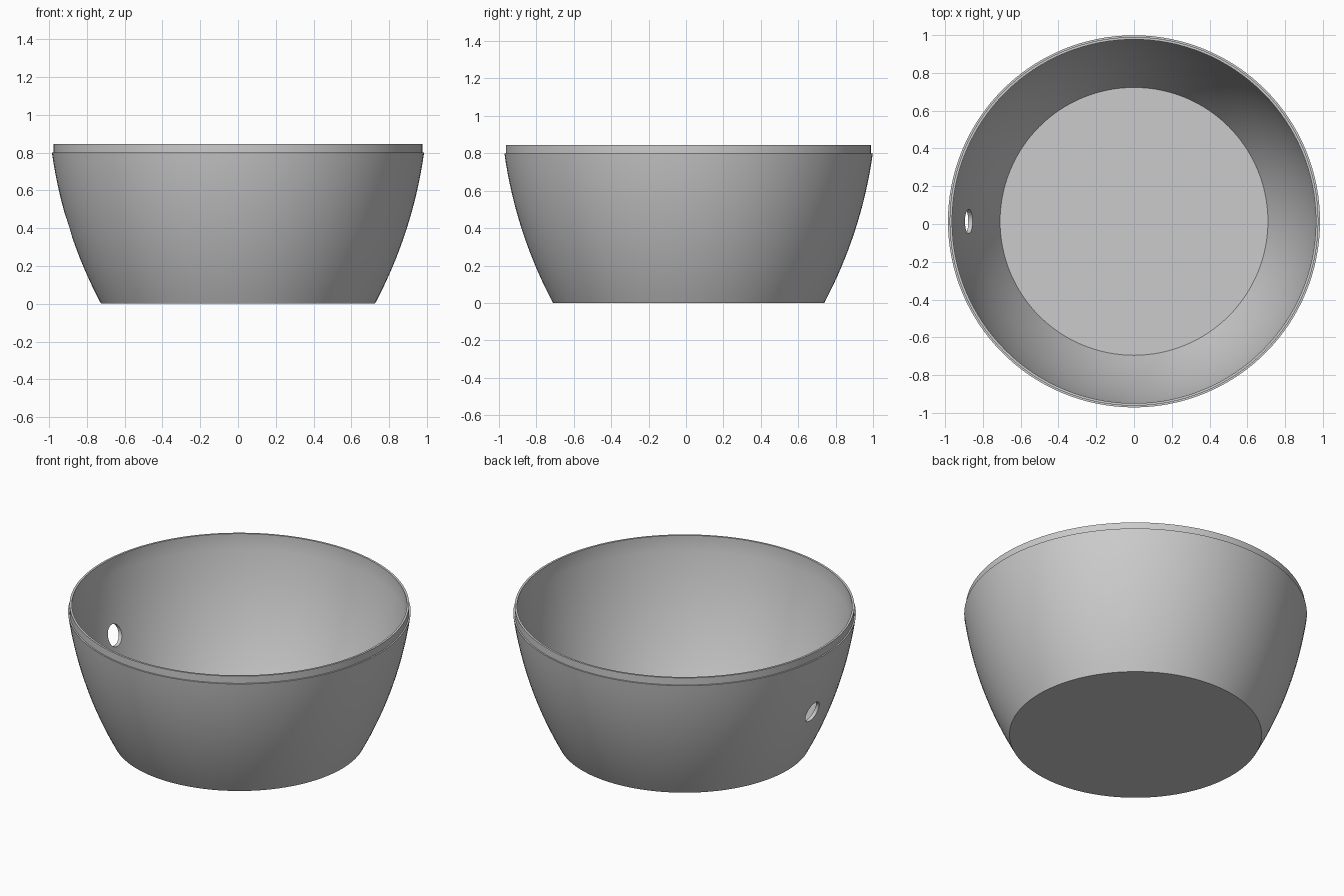
import bpy, bmesh, math

if "Cube" in bpy.data.objects:
    bpy.data.objects.remove(bpy.data.objects["Cube"])

SIDES = 128
CENTER_Y = 0.014

grey = bpy.data.materials.new("mid_grey")
grey.diffuse_color = (0.6, 0.6, 0.6, 1)
grey.use_nodes = True
grey.node_tree.nodes["Principled BSDF"].inputs["Base Color"].default_value = grey.diffuse_color


def arc(r0, z0, r1, z1, sag, n):
    """Points on a wall curve bulging outward and down from its chord."""
    length = math.hypot(r1 - r0, z1 - z0)
    nr, nz = (z1 - z0) / length, -(r1 - r0) / length
    pts = []
    for i in range(n + 1):
        t = i / n
        b = 4 * sag * t * (1 - t)
        pts.append((r0 + (r1 - r0) * t + nr * b, z0 + (z1 - z0) * t + nz * b))
    return pts


# Bowl section: outer wall, stepped lip, inner wall, floor
outer = arc(0.725, 0.0, 0.985, 0.80, 0.037, 16)
lip = [(0.976, 0.80), (0.976, 0.845), (0.963, 0.845)]
inner = arc(0.709, 0.02, 0.963, 0.80, 0.037, 16)[::-1]
profile = outer + lip + inner

bm = bmesh.new()
rings = []
for r, z in profile:
    rings.append([bm.verts.new((r * math.cos(2 * math.pi * i / SIDES),
                                r * math.sin(2 * math.pi * i / SIDES) + CENTER_Y, z))
                  for i in range(SIDES)])
for a, b in zip(rings, rings[1:]):
    for i in range(SIDES):
        j = (i + 1) % SIDES
        bm.faces.new((a[i], a[j], b[j], b[i]))
bm.faces.new(rings[0][::-1])   # underside
bm.faces.new(rings[-1])        # inside floor
bmesh.ops.recalc_face_normals(bm, faces=bm.faces)
mesh = bpy.data.meshes.new("bowl")
bm.to_mesh(mesh)
bm.free()
bowl = bpy.data.objects.new("bowl", mesh)
bpy.context.collection.objects.link(bowl)
mesh.materials.append(grey)

# Round hole through the left wall
bpy.ops.mesh.primitive_cylinder_add(vertices=48, radius=0.064, depth=0.4,
                                    location=(-0.9, CENTER_Y, 0.415),
                                    rotation=(0, math.pi / 2, 0))
cutter = bpy.context.object
cutter.name = "hole_cutter"
cutter.data.materials.append(grey)
cutter.hide_render = True

cut = bowl.modifiers.new("hole", 'BOOLEAN')
cut.operation = 'DIFFERENCE'
cut.solver = 'EXACT'
cut.object = cutter
bpy.ops.object.select_all(action='DESELECT')
bowl.select_set(True)
bpy.context.view_layer.objects.active = bowl
bpy.ops.object.modifier_apply(modifier="hole")
bpy.data.objects.remove(cutter)
bpy.ops.object.shade_smooth_by_angle(angle=math.radians(30))
